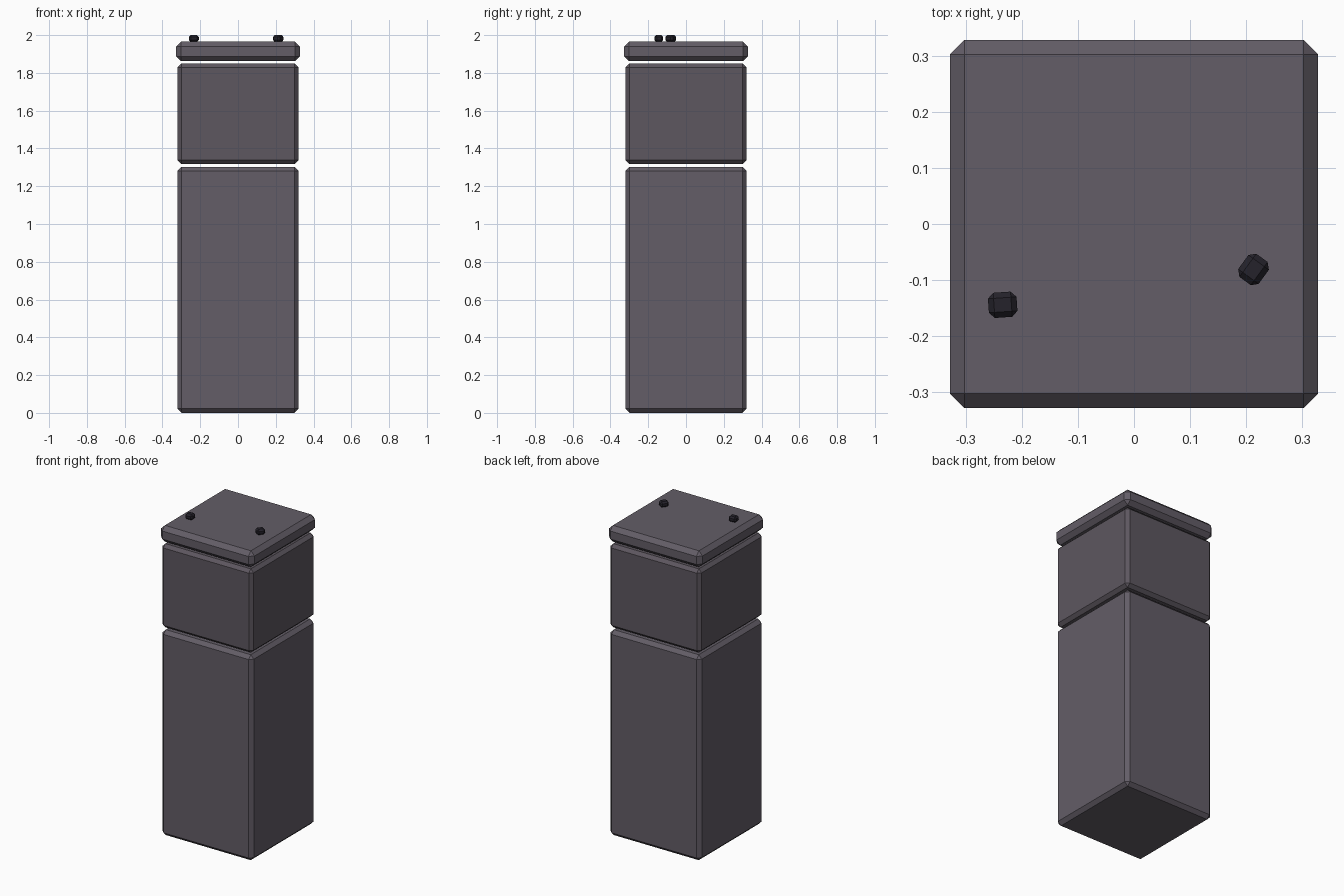
import bpy, bmesh
from math import radians
from mathutils import Matrix

if "Cube" in bpy.data.objects:
    bpy.data.objects.remove(bpy.data.objects["Cube"])


def material(name, rgb):
    m = bpy.data.materials.new(name)
    m.diffuse_color = (*rgb, 1)
    m.use_nodes = True
    m.node_tree.nodes["Principled BSDF"].inputs["Base Color"].default_value = m.diffuse_color
    return m


stone = material("stone", (0.125, 0.11, 0.135))
dark_stone = material("dark_stone", (0.11, 0.095, 0.115))
coal = material("coal", (0.018, 0.016, 0.024))


def block(name, size, x, y, z0, z1, chamfer, mat, turn=0):
    """Chamfered box spanning z0..z1, turned about z."""
    bm = bmesh.new()
    bmesh.ops.create_cube(bm, size=1, matrix=Matrix.Diagonal((*size, z1 - z0, 1)))
    bmesh.ops.bevel(bm, geom=bm.edges[:], offset=chamfer, offset_type='OFFSET',
                    segments=1, profile=0.5, affect='EDGES')
    mesh = bpy.data.meshes.new(name)
    bm.to_mesh(mesh)
    bm.free()
    mesh.materials.append(mat)
    ob = bpy.data.objects.new(name, mesh)
    ob.location = (x, y, (z0 + z1) / 2)
    ob.rotation_euler.z = radians(turn)
    bpy.context.collection.objects.link(ob)


# Pillar: three stacked blocks with thin open joints
block("lower_block", (0.64, 0.64), 0, 0, 0.0, 1.303, 0.022, stone)
block("upper_block", (0.64, 0.64), 0, 0, 1.318, 1.849, 0.02, dark_stone)
block("cap_slab", (0.656, 0.656), 0, 0, 1.862, 1.965, 0.026, stone)

# Small pebbles lying on the cap
for name, x, y, turn in (("pebble_left", -0.234, -0.144, 4),
                         ("pebble_right", 0.213, -0.081, 54)):
    block(name, (0.051, 0.045), x, y, 1.964, 2.0, 0.01, coal, turn)
